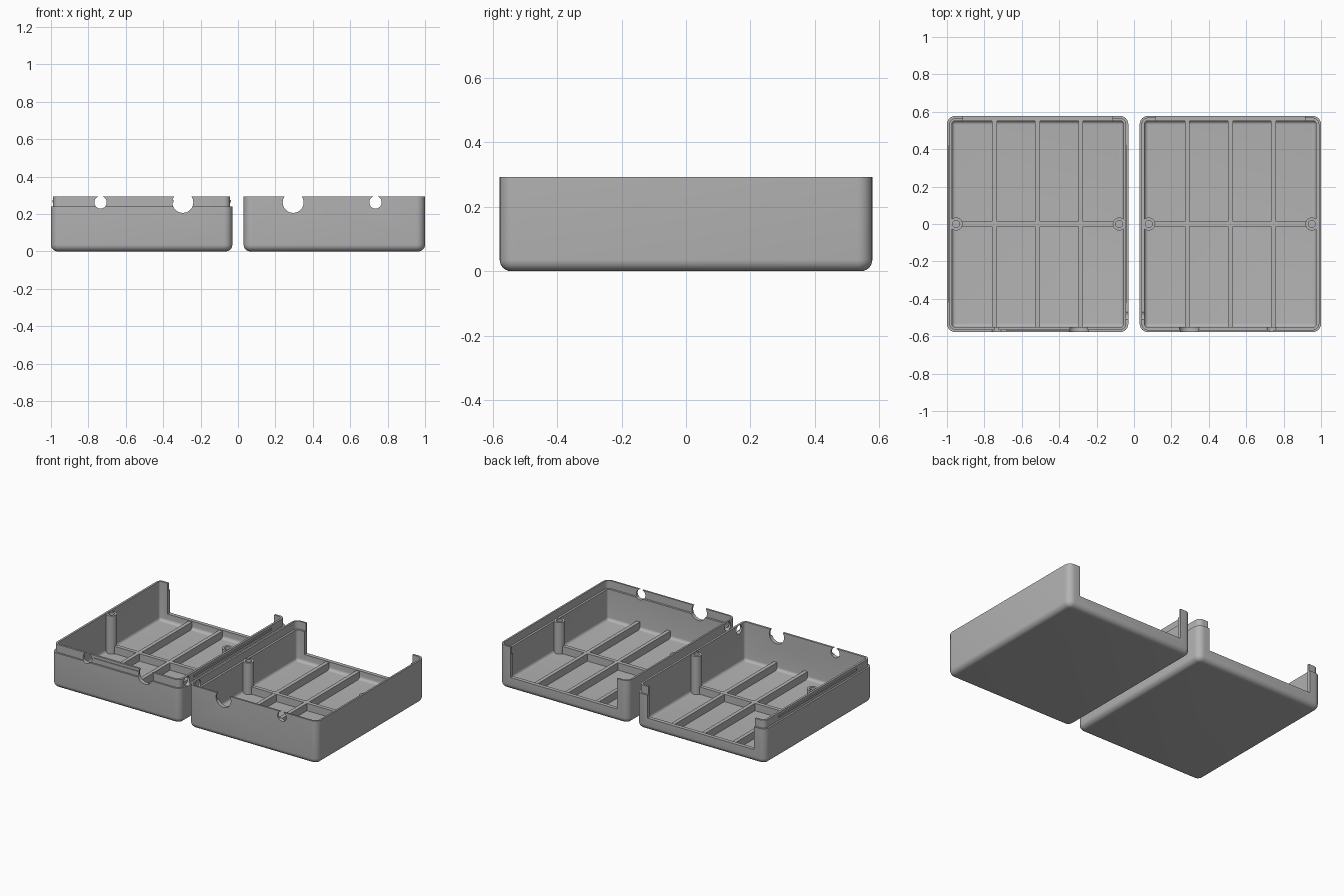
import bpy
import bmesh
from math import sin, cos, pi, radians
from mathutils import Matrix, Vector

HW, HY, TOP, STEP = 0.485, 0.578, 0.293, 0.24   # half width, half depth, rim, joint height
WALL, LIP, FLOOR = 0.026, 0.012, 0.03
CORNER, FILLET = 0.045, 0.036

if "Cube" in bpy.data.objects:
    bpy.data.objects.remove(bpy.data.objects["Cube"])

grey = bpy.data.materials.new("plastic_grey")
grey.use_nodes = True
grey.diffuse_color = (0.45, 0.45, 0.45, 1)
grey.node_tree.nodes["Principled BSDF"].inputs["Base Color"].default_value = (0.45, 0.45, 0.45, 1)


def finish(bm, name):
    bmesh.ops.recalc_face_normals(bm, faces=bm.faces)
    mesh = bpy.data.meshes.new(name)
    bm.to_mesh(mesh)
    bm.free()
    mesh.materials.append(grey)
    ob = bpy.data.objects.new(name, mesh)
    bpy.context.collection.objects.link(ob)
    return ob


def loft(name, loops):
    """Closed skin through equal-length loops, capped at both ends."""
    bm = bmesh.new()
    rings = [[bm.verts.new(p) for p in loop] for loop in loops]
    n = len(rings[0])
    for a, b in zip(rings, rings[1:]):
        for i in range(n):
            j = (i + 1) % n
            bm.faces.new((a[i], a[j], b[j], b[i]))
    bm.faces.new(rings[0])
    bm.faces.new(rings[-1])
    return finish(bm, name)


def rounded_loop(cx, inset, z, seg=6):
    r = max(CORNER - inset, 0.004)
    pts = []
    for k, (sx, sy) in enumerate(((1, 1), (-1, 1), (-1, -1), (1, -1))):
        for s in range(seg + 1):
            a = (k + s / seg) * pi / 2
            pts.append((cx + sx * (HW - inset - r) + r * cos(a),
                        sy * (HY - inset - r) + r * sin(a), z))
    return pts


def circle(x, y, z, r, n=24):
    return [(x + r * cos(2 * pi * i / n), y + r * sin(2 * pi * i / n), z) for i in range(n)]


def box(name, x0, x1, y0, y1, z0, z1):
    bm = bmesh.new()
    bmesh.ops.create_cube(bm, size=1)
    bmesh.ops.scale(bm, vec=(x1 - x0, y1 - y0, z1 - z0), verts=bm.verts)
    bmesh.ops.translate(bm, vec=((x0 + x1) / 2, (y0 + y1) / 2, (z0 + z1) / 2), verts=bm.verts)
    return finish(bm, name)


def rod(name, centre, axis, r, length=0.12):
    bm = bmesh.new()
    turn = Vector((0, 0, 1)).rotation_difference(Vector(axis)).to_matrix().to_4x4()
    bmesh.ops.create_cone(bm, cap_ends=True, segments=32, radius1=r, radius2=r, depth=length,
                          matrix=Matrix.Translation(centre) @ turn)
    return finish(bm, name)


def cut(target, cutter):
    mod = target.modifiers.new("cut", "BOOLEAN")
    mod.operation, mod.solver, mod.object = "DIFFERENCE", "EXACT", cutter
    bpy.context.view_layer.objects.active = target
    bpy.ops.object.modifier_apply(modifier=mod.name)
    bpy.data.objects.remove(cutter)


def smooth(ob):
    bpy.ops.object.select_all(action="DESELECT")
    ob.select_set(True)
    bpy.context.view_layer.objects.active = ob
    bpy.ops.object.shade_smooth_by_angle(angle=radians(35))


def half_case(side, label, has_lip):
    cx = side * 0.515

    # Shell profile as (inset, height): outside bottom, up, over the rim, down to the floor
    steps = [i / 6 * pi / 2 for i in range(7)]
    profile = [(FILLET * (1 - sin(a)), FILLET * (1 - cos(a))) for a in steps]
    if has_lip:
        profile += [(0, STEP), (LIP, STEP), (LIP, TOP), (WALL, TOP)]
    else:
        profile += [(0, TOP), (LIP, TOP), (LIP, STEP), (WALL, STEP)]
    r = 0.02
    profile += [(WALL + r * (1 - cos(a)), FLOOR + r * (1 - sin(a))) for a in steps]
    shell = loft(label + "_shell", [rounded_loop(cx, d, z) for d, z in profile])

    # Open back and cable holes
    cut(shell, box("cutter", cx - 0.4, cx + 0.4, HY - 0.08, HY + 0.1, 0.085, 0.5))
    for x, rad in ((0.295, 0.056), (0.735, 0.033)):
        cut(shell, rod("cutter", (side * x, -HY, 0.262), (0, 1, 0), rad))
    cut(shell, rod("cutter", (side * 0.04, -0.49, 0.262), (1, 0, 0), 0.03))
    smooth(shell)

    # Floor ribs
    for i, dx in enumerate((-0.23, 0, 0.23)):
        box(f"{label}_long_rib_{i + 1}", cx + dx - 0.013, cx + dx + 0.013,
            -HY + 0.02, HY - 0.02, 0.02, 0.08)
    box(label + "_cross_rib", cx - HW + 0.02, cx + HW - 0.02, -0.013, 0.013, 0.02, 0.0801)

    # Screw posts with bores
    top = TOP - 0.004 if has_lip else STEP + 0.004
    for name, s in (("left", 1), ("right", -1)):
        x = cx + s * 0.436
        post = loft(f"{label}_{name}_screw_post",
                    [circle(x, 0, 0.02, 0.035), circle(x, 0, top, 0.035),
                     circle(x, 0, top, 0.019), circle(x, 0, 0.08, 0.019)])
        smooth(post)

    # Snap ridges on the joint
    if has_lip:
        z0, z1, out = 0.262, 0.275, 0.007
        box(label + "_front_snap", cx - 0.17, cx + 0.17, -HY + out, -HY + LIP + 0.002, z0, z1)
        for name, s in (("left", 1), ("right", -1)):
            a, b = sorted((cx + s * (HW - out), cx + s * (HW - LIP - 0.002)))
            box(f"{label}_{name}_snap", a, b, -0.42, 0.42, z0, z1)


half_case(-1, "lower_case", True)
half_case(1, "upper_case", False)
